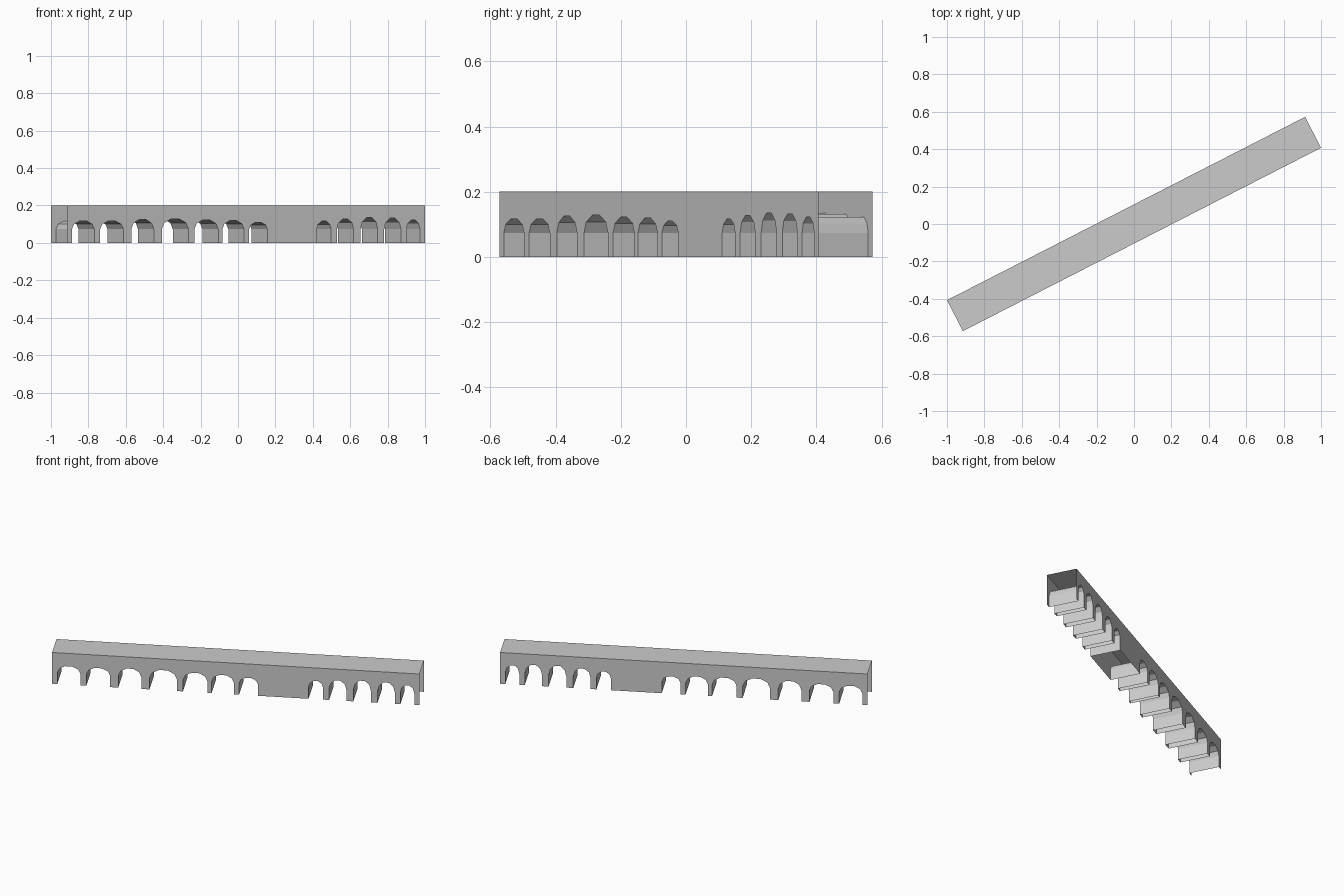
import bpy, bmesh, math
from mathutils import Matrix

if "Cube" in bpy.data.objects:
    bpy.data.objects.remove(bpy.data.objects["Cube"])

L, W, H = 2.151, 0.186, 0.20      # length, depth, height
SPRING = 0.073                    # height where the arches start
ANGLE = math.atan2(0.98, 1.915)
SEG = 5                           # flat facets per arch

# arches: (start, end) as per-mille of the length, crown height
arches = [(14, 77, .117), (93, 158, .117), (180, 243, .125), (265, 340, .128),
          (356, 423, .122), (434, 495, .119), (509, 560, .110),
          (698, 738, .116), (754, 801, .127), (820, 868, .135),
          (886, 933, .132), (948, 986, .122)]

# elevation outline, walking along the ground and up over each arch
outline = [(0, 0)]
for a, b, crown in arches:
    a, b = a * L / 1000, b * L / 1000
    r, c, rise = (b - a) / 2, (a + b) / 2, crown - SPRING
    outline.append((a, 0))
    for i in range(SEG + 1):
        t = math.pi * (1 - i / SEG)
        z = min(1, math.sin(t) / math.sin(math.pi * 2 / SEG))
        outline.append((c + r * math.cos(t), SPRING + rise * z))
    outline.append((b, 0))
outline += [(L, 0), (L, H), (0, H)]

# shell: two facades, roof and arch tunnels (ends and ground side are open)
bm = bmesh.new()
front = [bm.verts.new((x - L / 2, -W / 2, z)) for x, z in outline]
back = [bm.verts.new((x - L / 2, W / 2, z)) for x, z in outline]
bm.faces.new(front)
bm.faces.new(back[::-1])
n = len(outline)
for i in range(n):
    j = (i + 1) % n
    (x0, z0), (x1, z1) = outline[i], outline[j]
    on_ground = z0 < 1e-6 and z1 < 1e-6
    on_end = abs(x0 - x1) < 1e-6 and (x0 < 1e-6 or x0 > L - 1e-6)
    if not (on_ground or on_end):
        bm.faces.new((front[j], front[i], back[i], back[j]))
bm.transform(Matrix.Rotation(ANGLE, 4, 'Z'))

mesh = bpy.data.meshes.new("arcade_block")
bm.to_mesh(mesh)
bm.free()
bpy.context.collection.objects.link(bpy.data.objects.new("arcade_block", mesh))
